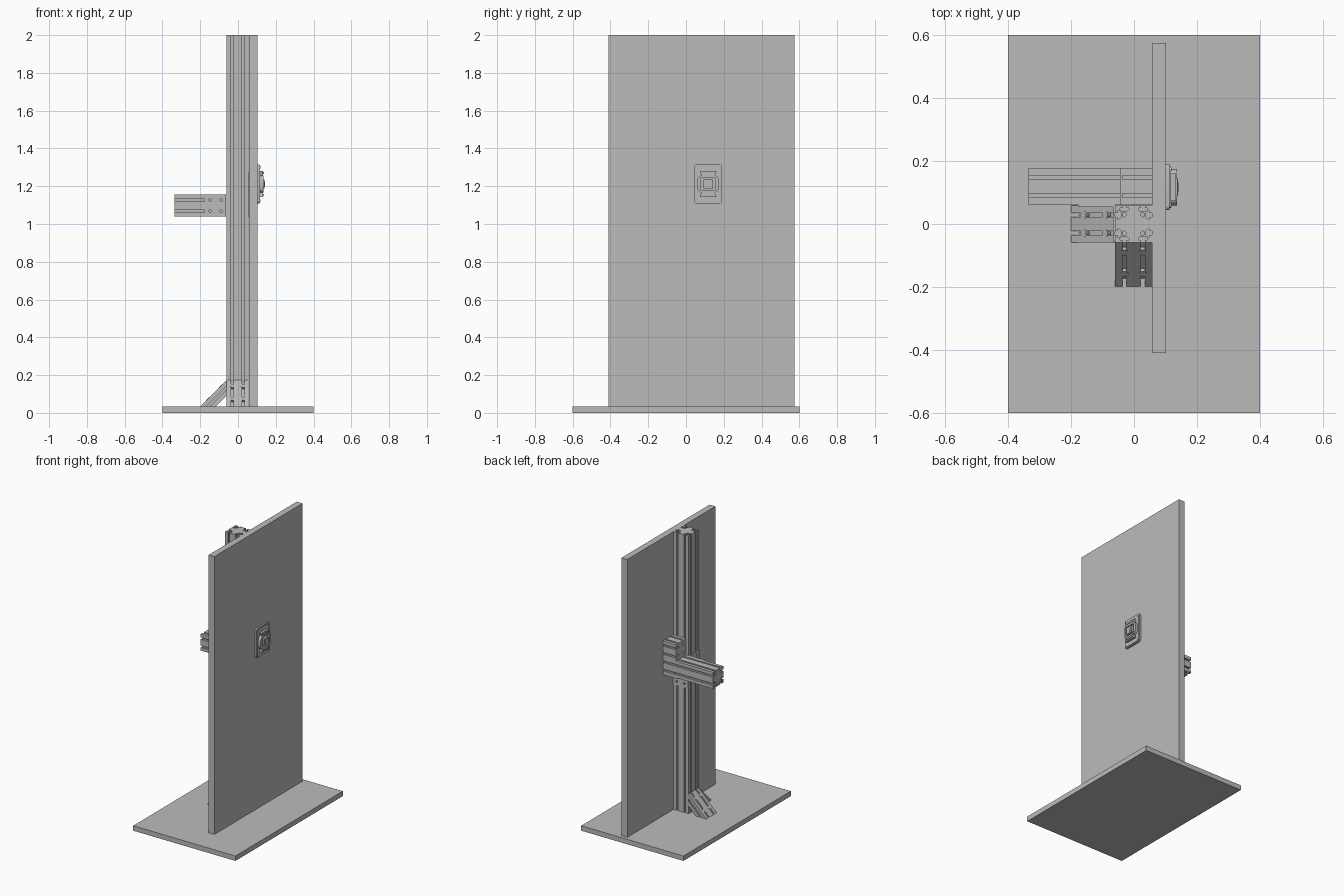
import bpy, bmesh, math
from mathutils import Matrix, Vector

cube = bpy.data.objects.get("Cube")
if cube:
    bpy.data.objects.remove(cube, do_unlink=True)

grey = bpy.data.materials.new("plain grey")
grey.use_nodes = True
GREY = (0.5, 0.5, 0.5, 1)
grey.diffuse_color = GREY
grey.node_tree.nodes["Principled BSDF"].inputs["Base Color"].default_value = GREY

U = 0.0583        # one profile module
CX = -0.0015      # post centre in x
FLOOR = 0.035     # top of the base plate
ARM_Y, ARM_Z = 0.119, 1.097
FACE = 0.102      # outer face of the panel


def finish(bm, name, smooth=False):
    bmesh.ops.recalc_face_normals(bm, faces=bm.faces)
    mesh = bpy.data.meshes.new(name)
    bm.to_mesh(mesh)
    bm.free()
    mesh.materials.append(grey)
    ob = bpy.data.objects.new(name, mesh)
    bpy.context.collection.objects.link(ob)
    if smooth:
        bpy.context.view_layer.objects.active = ob
        ob.select_set(True)
        bpy.ops.object.shade_smooth_by_angle(angle=math.radians(30))
        ob.select_set(False)
    return ob


def prism(name, start, end, smooth=False):
    """Join two matching outlines into a solid."""
    bm = bmesh.new()
    a = [bm.verts.new(p) for p in start]
    b = [bm.verts.new(p) for p in end]
    bm.faces.new(a)
    bm.faces.new(b)
    for i in range(len(a)):
        j = (i + 1) % len(a)
        bm.faces.new((a[i], a[j], b[j], b[i]))
    return finish(bm, name, smooth)


def box(name, x, y, z):
    flat = [(x[0], y[0]), (x[1], y[0]), (x[1], y[1]), (x[0], y[1])]
    return prism(name, [(*p, z[0]) for p in flat], [(*p, z[1]) for p in flat])


def cylinder(name, centre, axis, radius, depth, sides=20):
    bm = bmesh.new()
    turn = Vector(axis).to_track_quat('Z', 'Y').to_matrix().to_4x4()
    bmesh.ops.create_cone(bm, cap_ends=True, segments=sides, radius1=radius,
                          radius2=radius, depth=depth,
                          matrix=Matrix.Translation(centre) @ turn)
    return finish(bm, name, True)


def cut(ob, cutters):
    """Subtract cutters, apply the result and remove the helpers."""
    for c in cutters:
        c.hide_render = True
        mod = ob.modifiers.new("cut", 'BOOLEAN')
        mod.operation, mod.solver, mod.object = 'DIFFERENCE', 'EXACT', c
    graph = bpy.context.evaluated_depsgraph_get()
    mesh = bpy.data.meshes.new_from_object(ob.evaluated_get(graph))
    ob.modifiers.clear()
    ob.data = mesh
    for c in cutters:
        bpy.data.objects.remove(c, do_unlink=True)


def slot_profile(nu, nv):
    """Outline of an nu by nv module T-slot section, centred on zero."""
    notch = [(-.0065, 0), (-.0065, .008), (-.014, .008), (-.014, .012), (-.008, .018),
             (.008, .018), (.014, .012), (.014, .008), (.0065, .008), (.0065, 0)]
    pts = []
    for side in range(4):
        n, m = (nu, nv) if side % 2 == 0 else (nv, nu)
        turn = Matrix.Rotation(side * math.pi / 2, 2)
        row = [(-n * U / 2, -m * U / 2)]
        for k in range(n):
            c = (k - (n - 1) / 2) * U
            row += [(c + s, d - m * U / 2) for s, d in notch]
        pts += [turn @ Vector(p) for p in row]
    return pts


def rail(name, place, bore_axis, centre, length):
    """Square double-module rail with four bores."""
    section = slot_profile(2, 2)
    ob = prism(name, [place(p, 0) for p in section], [place(p, length) for p in section])
    bores = [cylinder("bore", place((su * U / 2, sv * U / 2), length / 2),
                      bore_axis, .0065, length + .02, 14)
             for su in (-1, 1) for sv in (-1, 1)]
    cut(ob, bores)
    return ob


def angle_bracket(name, origin, a, b, w, size=2 * U, t=.007):
    """L bracket: legs along a and b, width along w, two by two holes per leg."""
    origin, a, b, w = (Vector(v) for v in (origin, a, b, w))
    ell = [(0, 0), (size, 0), (size, t), (t, t), (t, size), (0, size)]
    ends = [[origin + a * p + b * q + w * s * size / 2 for p, q in ell] for s in (-1, 1)]
    ob = prism(name, *ends)
    holes = []
    for s in (-1, 1):
        for d in (.03, .088):
            holes.append(cylinder("hole", origin + a * d + w * s * U / 2, b, .007, .04))
            holes.append(cylinder("hole", origin + b * d + w * s * U / 2, a, .007, .04))
    cut(ob, holes)


# Base and upright panel
box("base_plate", (-.4, .4), (-.6, .6), (0, FLOOR))
box("upright_panel", (.057, FACE), (-.41, .575), (FLOOR, 2))

# Post, cross arm and short carrier block
rail("post", lambda p, t: Vector((CX + p[0], p[1], FLOOR + t)), (0, 0, 1), None, 2 - FLOOR)
rail("cross_arm", lambda p, t: Vector((-.335 + t, ARM_Y + p[0], ARM_Z + p[1])),
     (1, 0, 0), None, .392)
BLOCK_Z = ARM_Z + 2 * U
rail("carrier_block", lambda p, t: Vector((-.037 + t, ARM_Y + p[0], BLOCK_Z + p[1])),
     (1, 0, 0), None, .094)
cap = box("carrier_end_cap", (-.044, -.037), (ARM_Y - U, ARM_Y + U), (BLOCK_Z - U, BLOCK_Z + U))
cut(cap, [cylinder("hole", (-.04, ARM_Y + i * U / 2, BLOCK_Z + j * U / 2), (1, 0, 0), .007, .04)
          for i in (-1, 1) for j in (-1, 1)])

# Angle brackets between arm and post
angle_bracket("side_bracket", (CX - U, .0605, ARM_Z), (-1, 0, 0), (0, -1, 0), (0, 0, 1))
angle_bracket("under_bracket", (CX, U, ARM_Z - U), (0, 1, 0), (0, 0, -1), (1, 0, 0))


# Diagonal braces: mitred rails leaning on two sides of the post
def brace(name, angle):
    turn = Matrix.Rotation(angle, 3, 'Z')
    reach = .14
    low, high = [], []
    for u, v in slot_profile(2, 1):
        drop = (U / 2 - v) * math.sqrt(2)     # distance inward from the outer face
        low.append(turn @ Vector((-U - reach + drop, u, FLOOR)) + Vector((CX, 0, 0)))
        high.append(turn @ Vector((-U, u, FLOOR + reach - drop)) + Vector((CX, 0, 0)))
    prism(name, low, high)
    out = turn @ Vector((-1, 0, 1)).normalized()
    for s in (-1, 1):
        for k, d in enumerate((.04, .108)):
            spot = turn @ Vector((-U - reach + d, s * U / 2, FLOOR + d))
            spot = spot + Vector((CX, 0, 0)) - out * .006
            cylinder(f"{name}_screw_{k}_{'a' if s < 0 else 'b'}", spot, out, .0125, .014)


brace("side_brace", 0)
brace("front_brace", math.pi / 2)

# Control unit on the panel
CY, CZ = .117, 1.212


def panel_part(name, outline, x0, x1, smooth=False):
    return prism(name, [(x0, CY + y, CZ + z) for y, z in outline],
                 [(x1, CY + y, CZ + z) for y, z in outline], smooth)


def rounded(w, h, r, steps=5):
    pts = []
    for q, (sy, sz) in enumerate(((1, 1), (-1, 1), (-1, -1), (1, -1))):
        for k in range(steps + 1):
            a = (q + k / steps) * math.pi / 2
            pts.append((sy * (w - r) + r * math.cos(a), sz * (h - r) + r * math.sin(a)))
    return pts


panel_part("mount_plate", rounded(.073, .104, .014), FACE, .113, True)
panel_part("mount_plate_step", rounded(.066, .097, .012), .113, .117, True)
for i in (-1, 1):
    for j in (-1, 1):
        cylinder(f"plate_screw_{i + 1}{j + 1}", (.117, CY + i * .057, CZ + j * .088),
                 (1, 0, 0), .006, .004, 12)
ring = panel_part("unit_ring", rounded(.058, .046, .028), .117, .136, True)
cut(ring, [panel_part("ring_cutter", rounded(.04, .034, .01), .122, .15)])
for j, label in ((1, "upper"), (-1, "lower")):
    bar = [(-.044, j * .069), (.044, j * .069), (.036, j * .046), (-.036, j * .046)]
    panel_part(label + "_bar", bar, .117, .133)
    panel_part(label + "_bar_ridge", [(y * .7, j * .057 + z) for y, z in
               ((-.04, -.005), (.04, -.005), (.04, .005), (-.04, .005))], .133, .138)
panel_part("unit_core", rounded(.026, .024, .004), .117, .14, True)
panel_part("unit_core_tip", rounded(.014, .013, .003), .14, .142, True)
